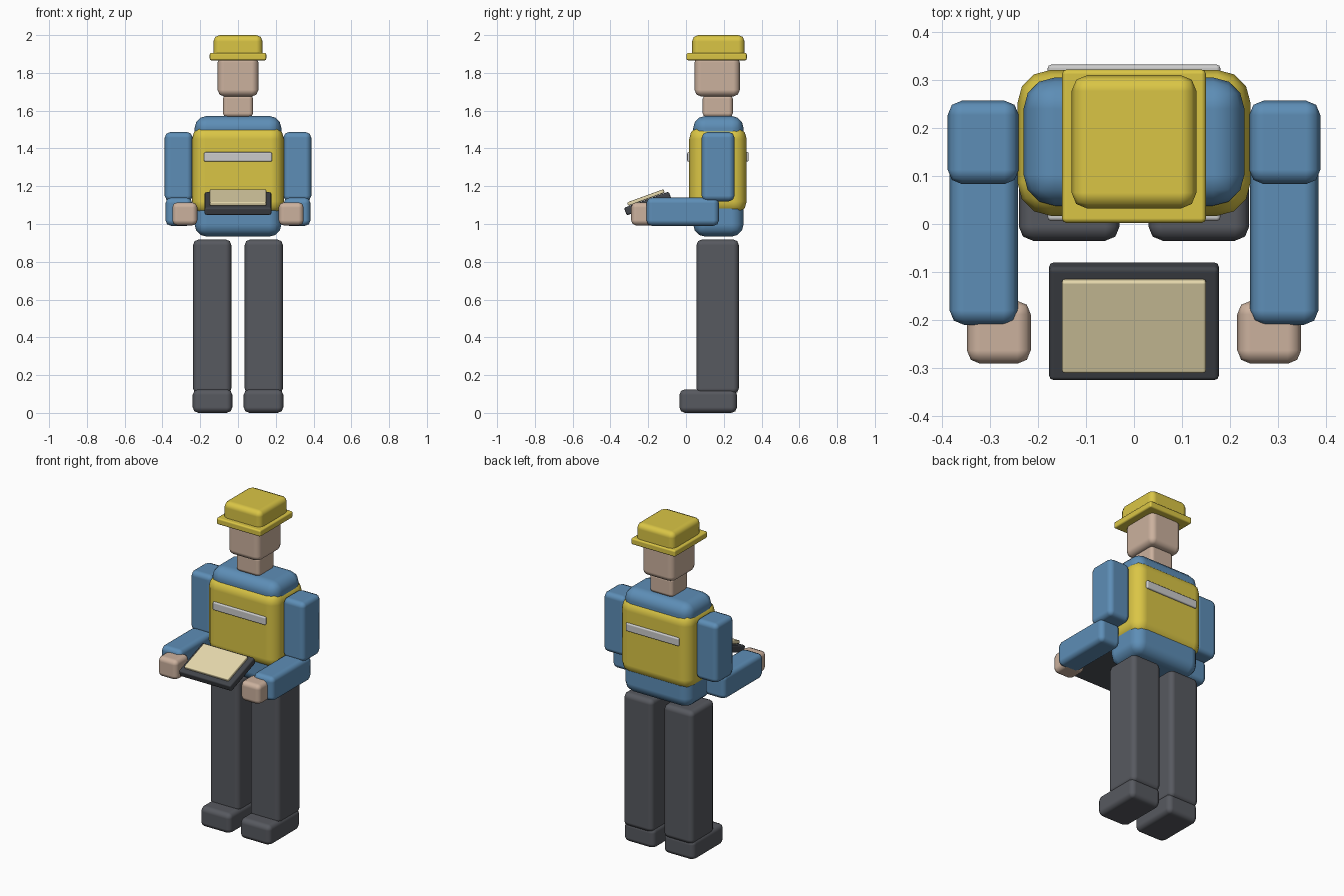
import bpy
import math

if "Cube" in bpy.data.objects:
    bpy.data.objects.remove(bpy.data.objects["Cube"])


def material(name, r, g, b):
    m = bpy.data.materials.new(name)
    m.diffuse_color = (r, g, b, 1)
    m.use_nodes = True
    m.node_tree.nodes["Principled BSDF"].inputs["Base Color"].default_value = m.diffuse_color
    return m


YELLOW = material("hi_vis_yellow", 0.70, 0.56, 0.06)
BLUE = material("shirt_blue", 0.11, 0.27, 0.47)
SKIN = material("skin", 0.60, 0.44, 0.34)
DARK = material("dark_grey", 0.095, 0.10, 0.115)
SLATE = material("slate", 0.055, 0.06, 0.07)
CREAM = material("cream", 0.80, 0.70, 0.42)
SILVER = material("silver", 0.60, 0.61, 0.63)


def box(name, x, y, z, bevel, mat, tilt=0.0, segments=2):
    """Rounded box from (min, max) ranges on each axis, tilted about x."""
    centre = [(a + b) / 2 for a, b in (x, y, z)]
    size = [b - a for a, b in (x, y, z)]
    bpy.ops.mesh.primitive_cube_add(size=1, location=centre)
    ob = bpy.context.object
    ob.name = ob.data.name = name
    for v in ob.data.vertices:
        v.co = [c * s for c, s in zip(v.co, size)]
    ob.rotation_euler.x = tilt
    ob.data.materials.append(mat)
    for p in ob.data.polygons:
        p.use_smooth = True
    mod = ob.modifiers.new("rounded_edges", 'BEVEL')
    mod.width = bevel
    mod.segments = segments
    mod.harden_normals = True
    return ob


def pair(name, x, y, z, bevel, mat):
    """The same box on both sides of the body."""
    box("right_" + name, x, y, z, bevel, mat)
    box("left_" + name, (-x[1], -x[0]), y, z, bevel, mat)


# Legs and shoes
pair("shoe", (0.03, 0.24), (-0.035, 0.27), (0.0, 0.125), 0.03, DARK)
pair("leg", (0.035, 0.238), (0.055, 0.28), (0.10, 0.918), 0.03, DARK)

# Torso, vest and reflective stripes
box("torso", (-0.23, 0.23), (0.038, 0.305), (0.933, 1.572), 0.065, BLUE, segments=3)
box("vest", (-0.243, 0.243), (0.017, 0.321), (1.05, 1.52), 0.07, YELLOW, segments=3)
box("front_stripe", (-0.18, 0.18), (0.006, 0.03), (1.33, 1.38), 0.008, SILVER)
box("back_stripe", (-0.18, 0.18), (0.308, 0.332), (1.33, 1.38), 0.008, SILVER)

# Arms and hands
pair("upper_arm", (0.24, 0.388), (0.083, 0.257), (1.12, 1.487), 0.03, BLUE)
pair("forearm", (0.242, 0.384), (-0.21, 0.175), (0.99, 1.14), 0.03, BLUE)
pair("hand", (0.215, 0.348), (-0.291, -0.16), (0.992, 1.115), 0.028, SKIN)

# Neck, head and hard hat
box("neck", (-0.08, 0.08), (0.088, 0.248), (1.565, 1.685), 0.022, SKIN)
box("head", (-0.108, 0.108), (0.045, 0.285), (1.675, 1.89), 0.035, SKIN)
box("hat_brim", (-0.15, 0.15), (0.002, 0.322), (1.866, 1.906), 0.01, YELLOW)
box("hat_crown", (-0.13, 0.13), (0.032, 0.31), (1.87, 2.0), 0.033, YELLOW)

# Clipboard held in front, with its sheet
TILT = math.radians(20)
box("clipboard", (-0.177, 0.177), (-0.3285, -0.0765), (1.087, 1.13), 0.01, SLATE, TILT)
box("sheet", (-0.15, 0.15), (-0.315, -0.11), (1.13, 1.15), 0.006, CREAM, TILT)
